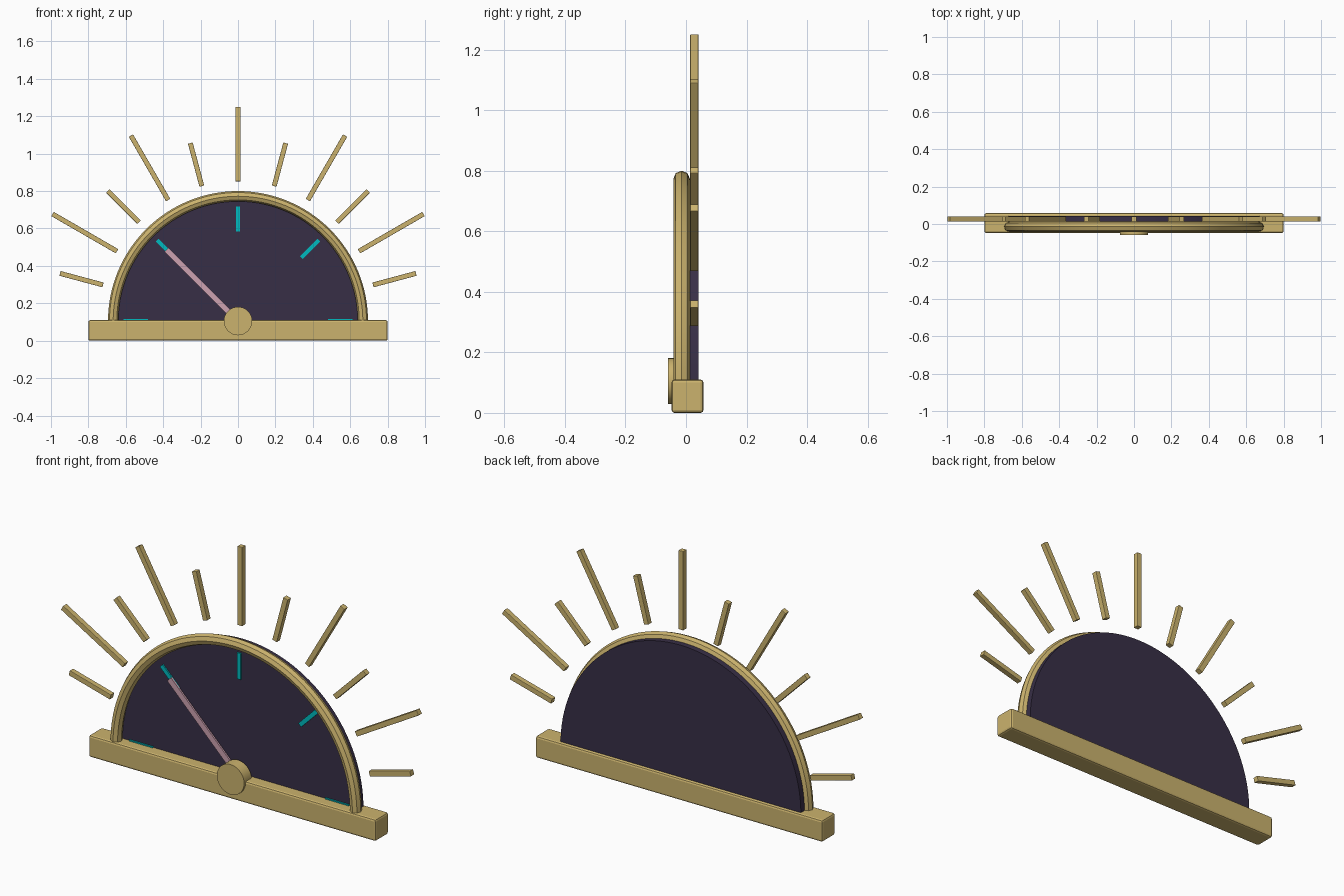
import bpy, bmesh
from math import sin, cos, pi, radians
from mathutils import Matrix, Vector

if "Cube" in bpy.data.objects:
    bpy.data.objects.remove(bpy.data.objects["Cube"], do_unlink=True)

CENTRE = Vector((0, 0, 0.105))  # pivot of the dial


def material(name, colour):
    mat = bpy.data.materials.new(name)
    mat.use_nodes = True
    mat.diffuse_color = (*colour, 1)
    mat.node_tree.nodes["Principled BSDF"].inputs["Base Color"].default_value = (*colour, 1)
    return mat


gold = material("gold", (0.6, 0.45, 0.155))
navy = material("dark violet", (0.039, 0.028, 0.062))
teal = material("teal", (0.0, 0.49, 0.52))
pink = material("pale pink", (0.61, 0.36, 0.44))


def finish(name, bm, mat, bevel=0, smooth=False):
    bmesh.ops.recalc_face_normals(bm, faces=bm.faces)
    mesh = bpy.data.meshes.new(name)
    bm.to_mesh(mesh)
    bm.free()
    mesh.materials.append(mat)
    obj = bpy.data.objects.new(name, mesh)
    bpy.context.collection.objects.link(obj)
    if bevel:
        mod = obj.modifiers.new("soft edges", "BEVEL")
        mod.width, mod.segments = bevel, 2
    if smooth:
        bpy.ops.object.select_all(action="DESELECT")
        obj.select_set(True)
        bpy.context.view_layer.objects.active = obj
        bpy.ops.object.shade_smooth_by_angle(angle=radians(30))
    return obj


def box(name, x, y, z, mat, turn=None, bevel=0):
    """Box between (low, high) pairs, optionally swung about the dial pivot."""
    bm = bmesh.new()
    bmesh.ops.create_cube(bm, size=1)
    for v in bm.verts:
        v.co = Vector(pair[0] if c < 0 else pair[1] for c, pair in zip(v.co, (x, y, z)))
    if turn is not None:
        bm.transform(Matrix.Translation(CENTRE) @ Matrix.Rotation(-turn, 4, "Y"))
    return finish(name, bm, mat, bevel)


def spoke(name, degrees, inner, outer, width, y, mat, bevel=0):
    return box(name, (inner, outer), y, (-width / 2, width / 2), mat, radians(degrees), bevel)


# Base bar
box("base_bar", (-0.8, 0.8), (-0.048, 0.058), (0, 0.11), gold, bevel=0.01)

# Half-round dial plate
bm = bmesh.new()
steps = 64
rim = [bm.verts.new(CENTRE + Vector((0.67 * cos(pi * i / steps), 0.013, 0.67 * sin(pi * i / steps))))
       for i in range(steps + 1)]
plate = bm.faces.new(rim)
out = bmesh.ops.extrude_face_region(bm, geom=[plate])
bmesh.ops.translate(bm, vec=(0, 0.029, 0),
                    verts=[g for g in out["geom"] if isinstance(g, bmesh.types.BMVert)])
finish("dial_plate", bm, navy, smooth=True)

# Arched rim: an octagonal section spun through a half turn
bm = bmesh.new()
section = [bm.verts.new(CENTRE + Vector((0.6675 + 0.0275 * cos(k * pi / 4),
                                         -0.0145 + 0.0275 * sin(k * pi / 4), 0))) for k in range(8)]
cap = bm.faces.new(section)
bmesh.ops.spin(bm, geom=[cap], cent=CENTRE, axis=(0, -1, 0), angle=pi, steps=steps, use_duplicate=False)
finish("arched_rim", bm, gold, smooth=True)

# Sun rays, alternately short and long
for k in range(1, 12):
    spoke(f"ray_{k}", k * 15, 0.747, 0.985 if k % 2 else 1.145, 0.026, (0.014, 0.041), gold, 0.002)

# Dial marks
for k in range(5):
    spoke(f"dial_mark_{k + 1}", k * 45, 0.48, 0.612, 0.022, (0.006, 0.015), teal)

# Needle
spoke("needle", 135, 0, 0.54, 0.03, (-0.004, 0.005), pink)

# Hub
bm = bmesh.new()
bmesh.ops.create_cone(bm, cap_ends=True, segments=32, radius1=0.076, radius2=0.076, depth=0.06)
bm.transform(Matrix.Translation(CENTRE + Vector((0, -0.03, 0))) @ Matrix.Rotation(pi / 2, 4, "X"))
finish("hub", bm, gold, smooth=True)
